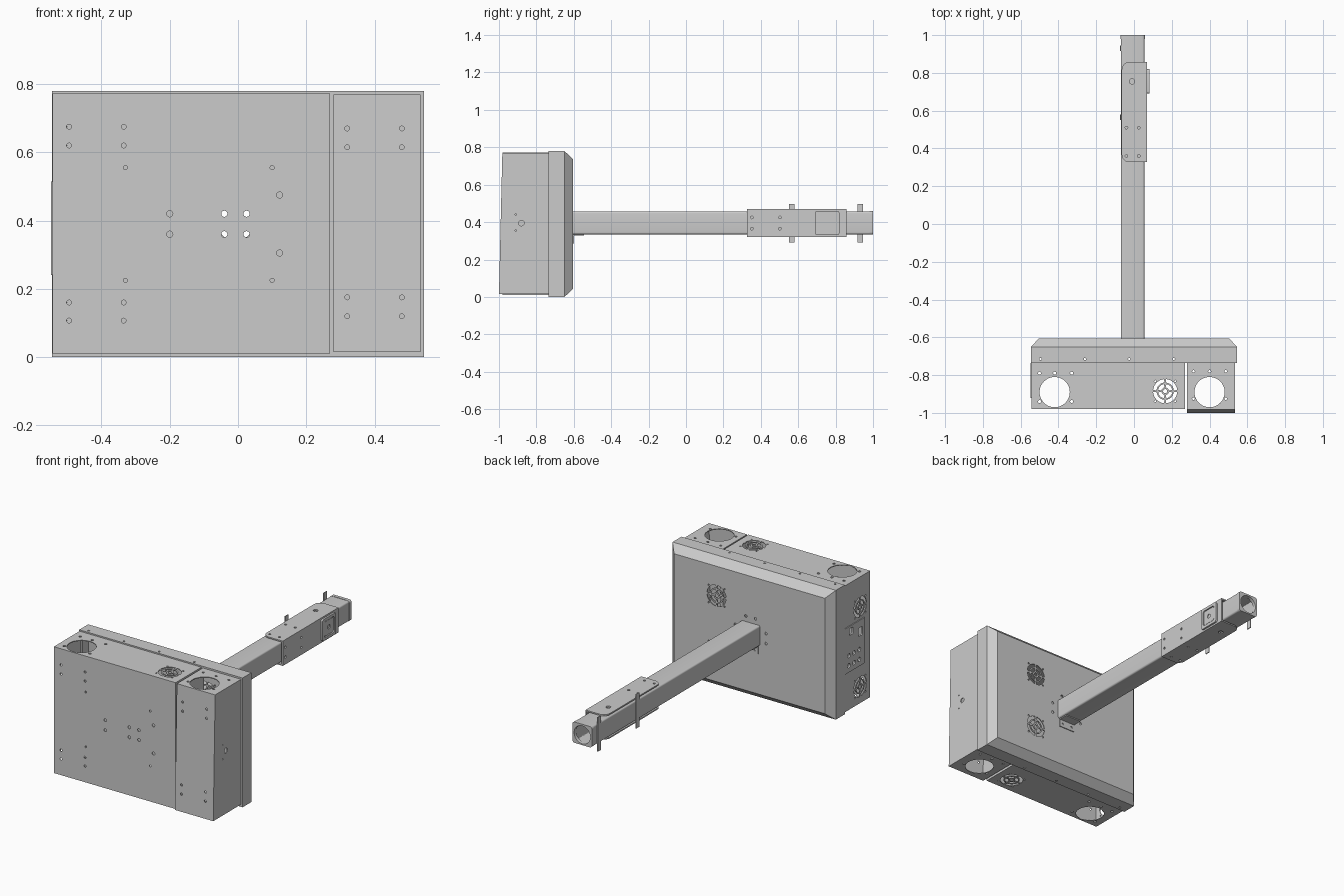
import bpy, bmesh
from math import sin, cos, pi

if "Cube" in bpy.data.objects:
    bpy.data.objects.remove(bpy.data.objects["Cube"])


def place(axis, a, b, t):
    return {'x': (t, a, b), 'y': (a, t, b), 'z': (a, b, t)}[axis]


def new_object(name, bm):
    me = bpy.data.meshes.new(name)
    bm.to_mesh(me)
    bm.free()
    ob = bpy.data.objects.new(name, me)
    bpy.context.collection.objects.link(ob)
    return ob


def rrect(a0, a1, b0, b1, r=0, n=5):
    """Rounded rectangle outline, counter-clockwise."""
    if r == 0:
        return [(a0, b0), (a1, b0), (a1, b1), (a0, b1)]
    pts = []
    for k, (a, b) in enumerate([(a0 + r, b0 + r), (a1 - r, b0 + r), (a1 - r, b1 - r), (a0 + r, b1 - r)]):
        for i in range(n + 1):
            t = pi + k * pi / 2 + i * pi / 2 / n
            pts.append((a + r * cos(t), b + r * sin(t)))
    return pts


def circle(a, b, r, n=24):
    return [(a + r * cos(2 * pi * i / n), b + r * sin(2 * pi * i / n)) for i in range(n)]


def add_prism(bm, pts, axis, lo, hi):
    A = [bm.verts.new(place(axis, a, b, lo)) for a, b in pts]
    B = [bm.verts.new(place(axis, a, b, hi)) for a, b in pts]
    fs = [bm.faces.new(A), bm.faces.new(B[::-1])]
    for i in range(len(A)):
        j = (i + 1) % len(A)
        fs.append(bm.faces.new((A[i], B[i], B[j], A[j])))
    bmesh.ops.recalc_face_normals(bm, faces=fs)


def prism(name, pts, axis, lo, hi):
    bm = bmesh.new()
    add_prism(bm, pts, axis, lo, hi)
    return new_object(name, bm)


def shell(name, rings, thick, front=True, back=True):
    """Sheet-metal skin through rings ordered front to back."""
    bm = bmesh.new()
    V = [[bm.verts.new(p) for p in r] for r in rings]
    n = len(V[0])
    for A, B in zip(V, V[1:]):
        for i in range(n):
            j = (i + 1) % n
            bm.faces.new((A[i], B[i], B[j], A[j]))
    if front:
        bm.faces.new(V[0])
    if back:
        bm.faces.new(V[-1][::-1])
    ob = new_object(name, bm)
    m = ob.modifiers.new("thickness", 'SOLIDIFY')
    m.thickness, m.offset, m.use_even_offset = thick, -1, True
    bake(ob)
    return ob


def bake(ob):
    dg = bpy.context.evaluated_depsgraph_get()
    me = bpy.data.meshes.new_from_object(ob.evaluated_get(dg))
    ob.modifiers.clear()
    ob.data = me


def cut(ob, cuts):
    """Cut outlines (points, axis, lo, hi) out of an object."""
    bm = bmesh.new()
    for c in cuts:
        add_prism(bm, *c)
    tool = new_object("cutter", bm)
    tool.hide_render = True
    m = ob.modifiers.new("holes", 'BOOLEAN')
    m.operation, m.solver, m.object = 'DIFFERENCE', 'EXACT', tool
    bake(ob)
    bpy.data.objects.remove(tool)


def holes(axis, lo, hi, r, spots):
    return [(circle(a, b, r), axis, lo, hi) for a, b in spots]


def grid(xs, ys):
    return [(x, y) for x in xs for y in ys]


def fan(axis, a, b, lo, hi, s=1.0):
    """Fan grille: rings of arc slots, hub hole and corner screws."""
    out = [(circle(a, b, .011 * s, 12), axis, lo, hi)]
    for r0, r1, gap in ((.02, .038, .17), (.046, .064, .09)):
        for k in range(4):
            t0, t1, n = k * pi / 2 + gap, (k + 1) * pi / 2 - gap, 7
            ts = [t0 + (t1 - t0) * i / n for i in range(n + 1)]
            pts = [(a + r1 * s * cos(t), b + r1 * s * sin(t)) for t in ts]
            pts += [(a + r0 * s * cos(t), b + r0 * s * sin(t)) for t in ts[::-1]]
            out.append((pts, axis, lo, hi))
    d = .053 * s
    return out + holes(axis, lo, hi, .005, grid((a - d, a + d), (b - d, b + d)))


def ring(x0, x1, z0, z1, y):
    return [(x, y, z) for x, z in rrect(x0, x1, z0, z1)]


T = .005
through = holes('y', -1.1, -.5, .009, grid((-.04, .025), (.36, .42)))

# main cabinet
main = shell("main_cabinet", [ring(-.543, .27, .01, .772, -.98), ring(-.543, .27, .01, .772, -.73)], T, back=False)
c = through + fan('z', .165, -.885, -.1, 1)
c += holes('y', -1.1, -.95, .007, grid((-.495, -.335), (.675, .62, .16, .107)))
c += holes('y', -1.1, -.95, .006, grid((-.33, .10), (.555, .225)))
c += holes('y', -1.1, -.95, .009, [(-.2, .42), (-.2, .36), (.122, .475), (.122, .305)])
c += [(circle(-.42, -.89, .08, 48), 'z', -.1, 1)]
c += holes('z', -.1, 1, .008, [(-.5, -.79), (-.42, -.79), (-.33, -.79), (-.5, -.94), (-.33, -.94)])
for z in (.59, .11):
    c += fan('x', -.885, z, -.6, -.5, .95)
# inlet and connector openings on the left side
connectors = [(rrect(-.9, -.86, .42, .47, .005), 'x', -.6, -.5), (rrect(-.81, -.775, .46, .5, .005), 'x', -.6, -.5)]
connectors += holes('x', -.6, -.5, .013, grid((-.87, -.82, -.77), (.34, .28)))
cut(main, c + connectors)
panel = prism("connector_panel", rrect(-.92, -.735, .24, .515), 'x', -.548, -.543)
cut(panel, connectors)

# side cabinet with a slightly raked front
sf = [(x, -1 + .018 * (z - .015) / .755, z) for x, z in rrect(.28, .535, .015, .77)]
side = shell("side_cabinet", [sf, ring(.28, .535, .015, .77, -.73)], T, back=False)
c = [(circle(.4, -.89, .08, 48), 'z', -.1, 1)]
c += holes('z', -.1, 1, .007, [(.315, -.78), (.4, -.78), (.485, -.78), (.315, -.925), (.485, -.925)])
c += holes('y', -1.1, -.95, .007, grid((.32, .48), (.67, .615, .175, .12)))
c += holes('x', .5, .6, .015, [(-.88, .395)])
c += holes('x', .5, .6, .004, [(-.91, .44), (-.91, .355)])
cut(side, c)
prism("cabinet_divider", rrect(.265, .285, .01, .77), 'y', -.736, -.73)

# bevelled rear housing
o = (-.545, .545, 0, .78)
rear = shell("rear_housing", [ring(-.525, .525, .02, .76, -.735), ring(*o, -.735), ring(*o, -.65),
                              ring(-.503, .503, .042, .738, -.605)], T, front=False)
c = list(through)
for z in (.56, .22):
    c += fan('y', .22, z, -.63, -.5)
c += holes('z', -.1, 1, .006, [(x, -.715) for x in (-.495, -.26, -.025, .21)])
c += holes('y', -.63, -.5, .008, [(-.04, .49), (.025, .49), (-.11, .36), (-.11, .42), (.095, .36), (.095, .42)])
cut(rear, c)

# hollow mast
PX, PZ = -.0075, .395
pr = rrect(-.07, .055, .335, .457, .01)
shell("mast_tube", [[(x, y, z) for x, z in pr] for y in (-.605, .992)], .006, front=False, back=False)
cap = prism("mast_end_collar", rrect(-.072, .058, .333, .459, .015), 'y', .98, 1)
cut(cap, [(circle(PX, PZ, .054, 40), 'y', .9, 1.1)])

# foot bracket under the mast
foot = prism("foot_flange", rrect(-.06, .045, .285, .335), 'y', -.606, -.6)
cut(foot, holes('y', -.7, -.5, .007, [(-.04, .305), (.025, .305)]))
prism("foot_plate", rrect(-.06, .045, -.605, -.545), 'z', .329, .335)

# clamp channel, open on the left
y0, y1, r = .327, .858, .04
outline = [p for p in rrect(-.065, .07, y0, y1, r) if p[0] < 0] + [(.07, y1), (.07, y0)]
n = 6
outline = outline[:n] + [(.07, y0), (.07, y1)] + outline[n:2 * n]
spots = holes('z', 0, 1, .007, grid((-.04, .025), (.36, .51))) + holes('z', 0, 1, .014, [(-.01, .755)])
for name, lo, hi in (("clamp_top", .462, .47), ("clamp_bottom", .32, .328)):
    cut(prism(name, outline, 'z', lo, hi), spots)
wall = prism("clamp_side", rrect(y0, y1, .32, .47), 'x', .062, .07)
cut(wall, holes('x', 0, .2, .007, grid((.352, .502), (.365, .425))))

# lock plate on the clamp side
frame = prism("lock_frame", rrect(.69, .82, .33, .46, .012), 'x', .07, .081)
cut(frame, [(rrect(.707, .803, .347, .443, .012), 'x', .073, .1)])
lock = prism("lock_insert", rrect(.711, .799, .351, .439, .012), 'x', .072, .078)
cut(lock, holes('x', 0, .2, .013, [(.755, .395)]))

# strap tabs on the left of the mast
for i, y in enumerate((.565, .931)):
    prism("strap_tab_%d" % (i + 1), rrect(y - .015, y + .015, .29, .497), 'x', -.074, -.069)

bpy.ops.object.select_all(action='SELECT')
bpy.context.view_layer.objects.active = main
bpy.ops.object.shade_smooth_by_angle(angle=.5)
